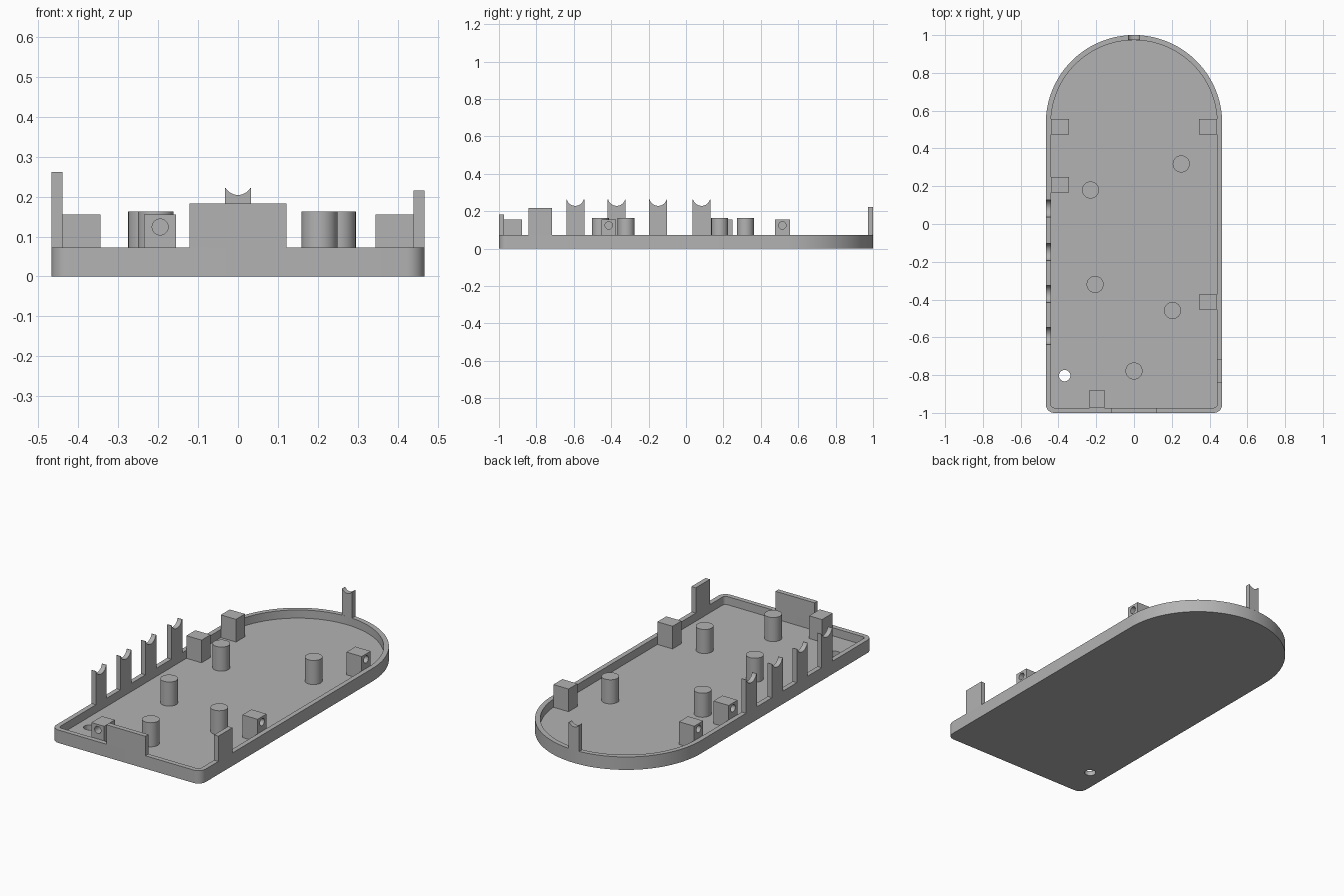
import bpy, bmesh
from math import pi, sin, cos, radians, sqrt
from mathutils import Matrix, Vector

cube = bpy.data.objects.get("Cube")
if cube:
    bpy.data.objects.remove(cube, do_unlink=True)

GREY = bpy.data.materials.new("plain grey")
GREY.use_nodes = True
GREY.diffuse_color = (0.45, 0.45, 0.45, 1)
GREY.node_tree.nodes["Principled BSDF"].inputs["Base Color"].default_value = GREY.diffuse_color

HALF, WALL, FLOOR, RIM = 0.467, 0.027, 0.027, 0.073
INNER = HALF - WALL


def prism(name, points, depth):
    """Extrude a closed loop of 3D points along the vector depth."""
    bm = bmesh.new()
    face = bm.faces.new([bm.verts.new(p) for p in points])
    new = bmesh.ops.extrude_face_region(bm, geom=[face])["geom"]
    bmesh.ops.translate(bm, vec=depth, verts=[v for v in new if isinstance(v, bmesh.types.BMVert)])
    bmesh.ops.recalc_face_normals(bm, faces=bm.faces)
    return finish(name, bm)


def finish(name, bm):
    mesh = bpy.data.meshes.new(name)
    bm.to_mesh(mesh)
    bm.free()
    mesh.materials.append(GREY)
    obj = bpy.data.objects.new(name, mesh)
    bpy.context.collection.objects.link(obj)
    return obj


def cylinder(name, centre, radius, length, axis="Z", segments=40):
    bm = bmesh.new()
    turn = {"X": Matrix.Rotation(pi / 2, 4, "Y"), "Y": Matrix.Rotation(pi / 2, 4, "X"), "Z": Matrix()}[axis]
    bmesh.ops.create_cone(bm, cap_ends=True, segments=segments, radius1=radius, radius2=radius,
                          depth=length, matrix=Matrix.Translation(centre) @ turn)
    return finish(name, bm)


def box(name, low, high):
    x0, y0, z0 = low
    x1, y1, z1 = high
    return prism(name, [(x0, y0, z0), (x1, y0, z0), (x1, y1, z0), (x0, y1, z0)], (0, 0, z1 - z0))


def cut(obj, cutter):
    """Subtract the cutter from obj and remove it."""
    mod = obj.modifiers.new("cut", "BOOLEAN")
    mod.operation, mod.solver, mod.object = "DIFFERENCE", "EXACT", cutter
    bpy.context.view_layer.objects.active = obj
    bpy.ops.object.modifier_apply(modifier=mod.name)
    bpy.data.objects.remove(cutter, do_unlink=True)


def smooth(obj):
    bpy.ops.object.select_all(action="DESELECT")
    obj.select_set(True)
    bpy.context.view_layer.objects.active = obj
    bpy.ops.object.shade_smooth_by_angle(angle=radians(30))


def arc(cx, cy, r, start, end, steps):
    angles = [radians(start + (end - start) * i / steps) for i in range(steps + 1)]
    return [(cx + r * cos(a), cy + r * sin(a)) for a in angles]


def outline(inset, z):
    """Round-backed plan with small rounded front corners."""
    w, r = HALF - inset, 0.045 - inset
    loop = arc(0, 1 - HALF, w, 0, 180, 72)
    loop += arc(-w + r, -1 + inset + r, r, 180, 270, 8)
    loop += arc(w - r, -1 + inset + r, r, 270, 360, 8)
    return [(x, y, z) for x, y in loop]


# Tray: floor with a thin raised rim and one round hole
tray = prism("tray", outline(0, 0), (0, 0, RIM))
cut(tray, prism("tray_cutter", outline(WALL, FLOOR), (0, 0, 0.2)))
cut(tray, cylinder("hole_cutter", (-0.367, -0.803, 0), 0.03, 0.2))
smooth(tray)

# Support posts
for i, (x, y) in enumerate([(0.25, 0.318), (-0.23, 0.18), (-0.206, -0.32), (0.204, -0.458), (0, -0.778)]):
    post = cylinder(f"post_{i + 1}", (x, y, (FLOOR + 0.163) / 2), 0.045, 0.163 - FLOOR)
    smooth(post)

# Fastening blocks along the sides, each with a blind hole facing outward
for i, (side, y) in enumerate([(-1, 0.515), (1, 0.515), (-1, 0.208), (1, -0.413)]):
    x0, x1 = sorted((side * INNER, side * 0.345))
    block = box(f"side_block_{i + 1}", (x0, y - 0.04, FLOOR), (x1, y + 0.04, 0.155))
    cut(block, cylinder("hole_cutter", (side * INNER, y, 0.124), 0.02, 0.12, "X"))
    smooth(block)

# Fastening block at the front
block = box("front_block", (-0.235, -1 + WALL, FLOOR), (-0.155, -0.878, 0.155))
cut(block, cylinder("hole_cutter", (-0.195, -1 + WALL, 0.124), 0.02, 0.12, "Y"))
smooth(block)


def notched_tab(name, half, top, radius, drop, place, depth):
    """Upright tab whose top edge is a concave arc; place maps (u, z) to 3D."""
    centre = top + sqrt(radius ** 2 - half ** 2) - drop
    tip = sqrt(radius ** 2 - half ** 2)
    n = 24
    edge = []
    for i in range(n + 1):
        u = half - 2 * half * i / n
        edge.append((u, top + tip - sqrt(radius ** 2 - u ** 2)))
    loop = [(-half - drop, RIM), (half + drop, RIM), (half + drop, top)] + edge + [(-half - drop, top)]
    obj = prism(name, [place(u, z) for u, z in loop], depth)
    smooth(obj)


# Four notched cable tabs on the right wall
for i, y in enumerate([-0.592, -0.371, -0.149, 0.083]):
    notched_tab(f"right_tab_{i + 1}", 0.045, 0.262, 0.047, 0.003,
                lambda u, z, y=y: (-HALF, y + u, z), (WALL, 0, 0))

# Notched tab at the back
notched_tab("back_tab", 0.031, 0.222, 0.036, 0.0015, lambda u, z: (u, 1 - WALL, z), (0, WALL, 0))

# Plain tabs on the left and front walls
box("left_tab", (INNER, -0.842, RIM), (HALF, -0.716, 0.216))
box("front_tab", (-0.122, -1, RIM), (0.122, -1 + WALL, 0.183))
